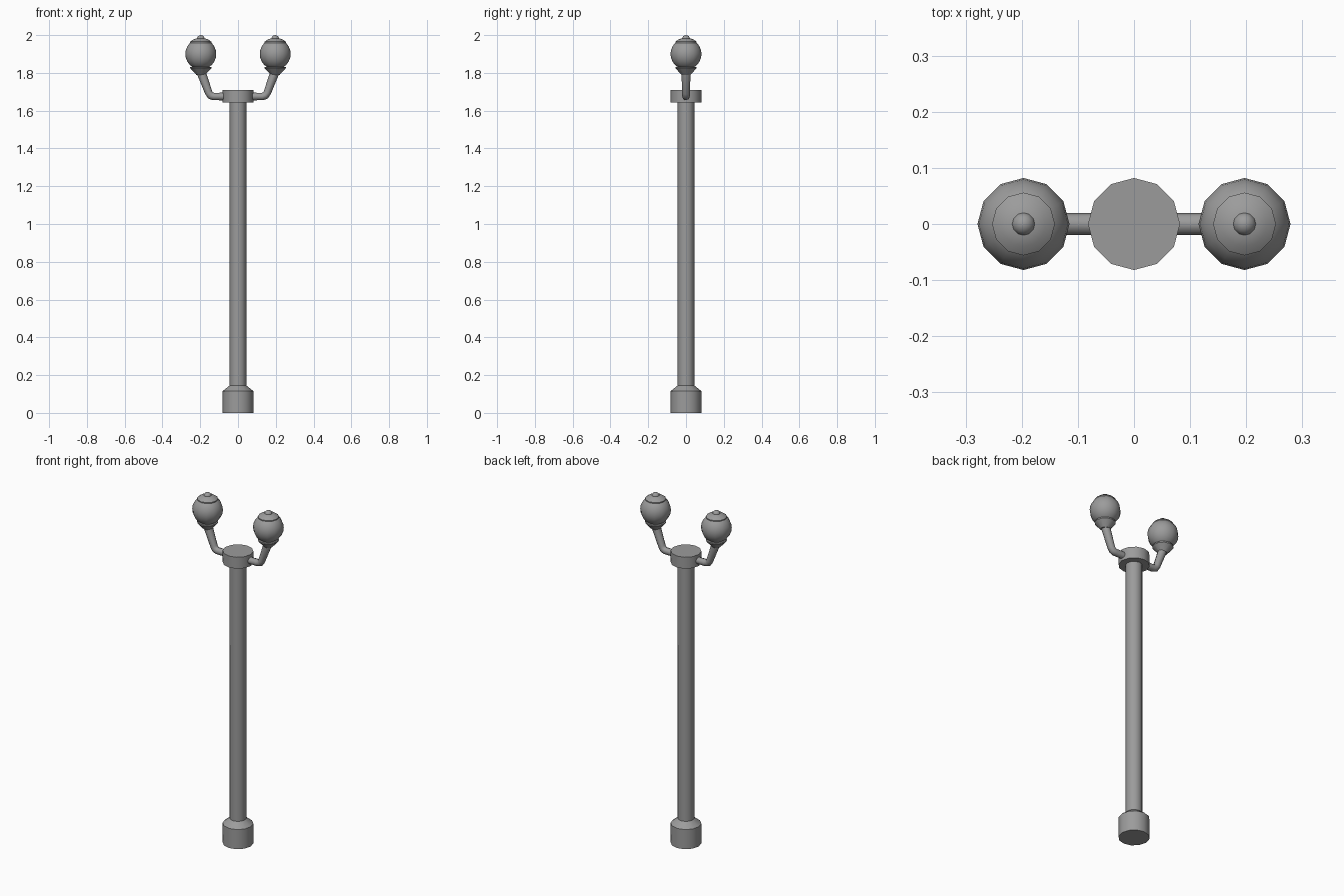
import bpy
import bmesh
import math
from mathutils import Matrix

cube = bpy.data.objects.get("Cube")
if cube:
    bpy.data.objects.remove(cube, do_unlink=True)

grey = bpy.data.materials.new("grey metal")
grey.use_nodes = True
colour = (0.33, 0.33, 0.33, 1)
grey.diffuse_color = colour
grey.node_tree.nodes["Principled BSDF"].inputs["Base Color"].default_value = colour


def finish(obj, angle=35):
    obj.data.materials.append(grey)
    bpy.ops.object.select_all(action="DESELECT")
    obj.select_set(True)
    bpy.context.view_layer.objects.active = obj
    bpy.ops.object.shade_smooth_by_angle(angle=math.radians(angle))


def lathe(name, profile, x=0, sides=12):
    """Turn a profile of (radius, height) points around a vertical axis at x."""
    bm = bmesh.new()
    rings = []
    for r, z in profile:
        rings.append([bm.verts.new((x + r * math.cos(2 * math.pi * i / sides),
                                    r * math.sin(2 * math.pi * i / sides), z))
                      for i in range(sides)])
    for low, high in zip(rings, rings[1:]):
        for i in range(sides):
            j = (i + 1) % sides
            bm.faces.new((low[i], low[j], high[j], high[i]))
    bm.faces.new(rings[0][::-1])
    bm.faces.new(rings[-1])
    mesh = bpy.data.meshes.new(name)
    bm.to_mesh(mesh)
    bm.free()
    obj = bpy.data.objects.new(name, mesh)
    bpy.context.collection.objects.link(obj)
    finish(obj)
    return obj


def ball(name, x, z, radius, segments, rings):
    bm = bmesh.new()
    bmesh.ops.create_uvsphere(bm, u_segments=segments, v_segments=rings, radius=radius,
                              matrix=Matrix.Translation((x, 0, z)))
    mesh = bpy.data.meshes.new(name)
    bm.to_mesh(mesh)
    bm.free()
    obj = bpy.data.objects.new(name, mesh)
    bpy.context.collection.objects.link(obj)
    finish(obj, 60)


def arm(name, side):
    """Bent tube that widens towards the lamp."""
    path = [(0.06, 1.675, 1), (0.13, 1.675, 1), (0.145, 1.68, 1),
            (0.155, 1.695, 1), (0.19, 1.79, 1.2), (0.195, 1.81, 1.2)]
    curve = bpy.data.curves.new(name, "CURVE")
    curve.dimensions = "3D"
    curve.bevel_depth = 0.02
    curve.bevel_resolution = 2
    curve.use_fill_caps = True
    spline = curve.splines.new("POLY")
    spline.points.add(len(path) - 1)
    for point, (x, z, width) in zip(spline.points, path):
        point.co = (side * x, 0, z, 1)
        point.radius = width
    obj = bpy.data.objects.new(name, curve)
    bpy.context.collection.objects.link(obj)
    bpy.ops.object.select_all(action="DESELECT")
    obj.select_set(True)
    bpy.context.view_layer.objects.active = obj
    bpy.ops.object.convert(target="MESH")
    finish(bpy.context.object, 50)


# Post
lathe("base", [(0.082, 0), (0.082, 0.115), (0.044, 0.145)])
lathe("pole", [(0.044, 0.13), (0.044, 1.65)])
lathe("top_cap", [(0.082, 1.643), (0.082, 1.71)])

# Two lamps on bent arms
for label, side in (("left", 1), ("right", -1)):
    x = side * 0.197
    arm(label + "_arm", side)
    lathe(label + "_lamp_cup", [(0.024, 1.79), (0.056, 1.825), (0.056, 1.832)], x)
    ball(label + "_globe", x, 1.9, 0.082, 12, 12)
    lathe(label + "_lamp_lid", [(0.056, 1.95), (0.056, 1.965), (0.04, 1.977), (0.018, 1.984)], x)
    ball(label + "_finial", x, 1.979, 0.021, 12, 8)
